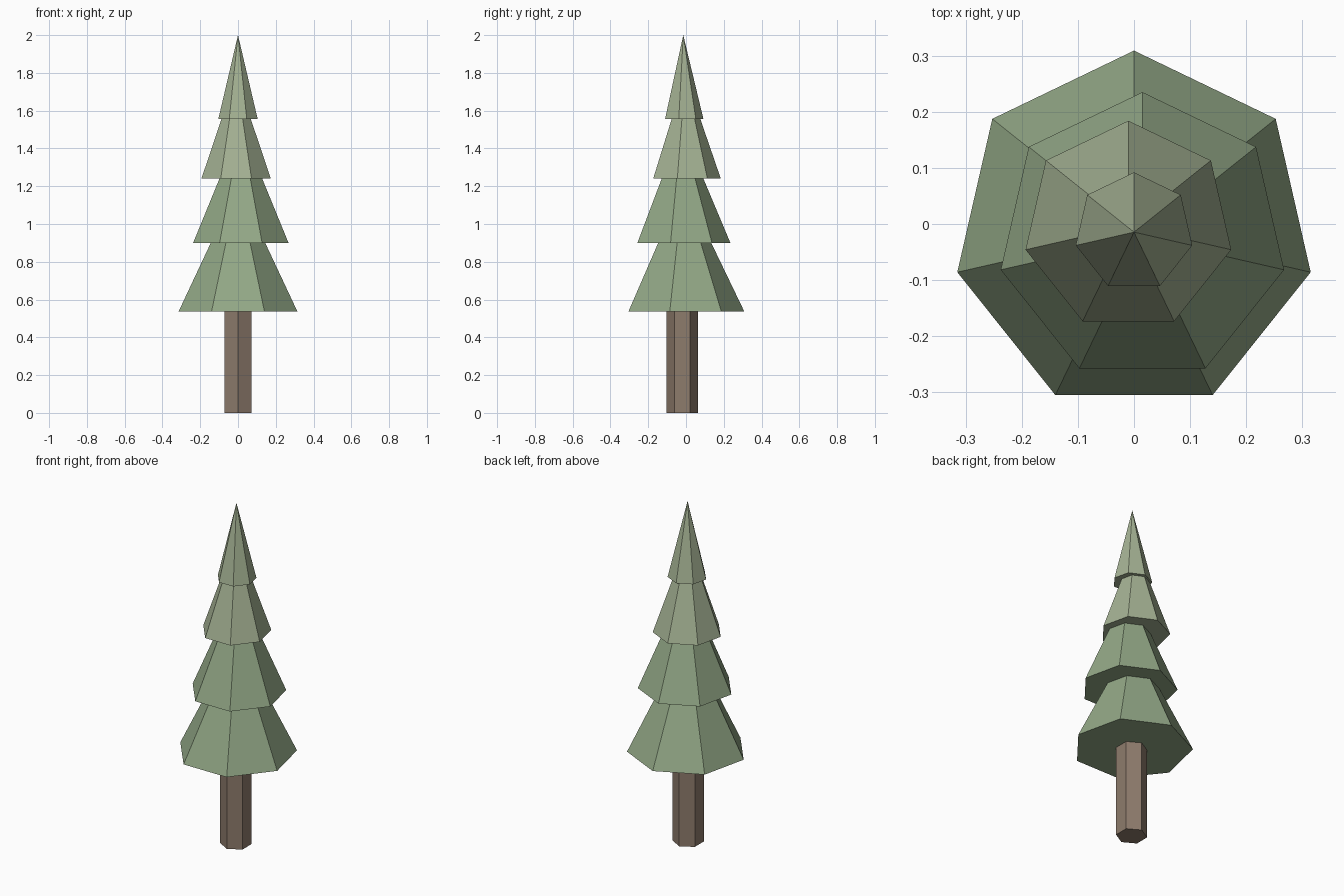
import bpy, bmesh
from math import sin, cos, pi

if "Cube" in bpy.data.objects:
    bpy.data.objects.remove(bpy.data.objects["Cube"])


def material(name, color):
    m = bpy.data.materials.new(name)
    m.diffuse_color = (*color, 1)
    m.use_nodes = True
    m.node_tree.nodes["Principled BSDF"].inputs["Base Color"].default_value = m.diffuse_color
    return m


def prism(name, sides, center, z0, z1, r0, r1, mat):
    """Closed flat-sided frustum (or cone if r1 is 0) with one corner towards +y."""
    bm = bmesh.new()
    cx, cy = center

    def ring(r, z):
        return [bm.verts.new((cx - r * sin(2 * pi * i / sides),
                              cy + r * cos(2 * pi * i / sides), z)) for i in range(sides)]

    low = ring(r0, z0)
    bm.faces.new(low[::-1])
    if r1:
        high = ring(r1, z1)
        bm.faces.new(high)
    else:
        high = [bm.verts.new((cx, cy, z1))]
    for i in range(sides):
        j = (i + 1) % sides
        if r1:
            bm.faces.new((low[i], low[j], high[j], high[i]))
        else:
            bm.faces.new((low[i], low[j], high[0]))
    bmesh.ops.recalc_face_normals(bm, faces=bm.faces)
    me = bpy.data.meshes.new(name)
    bm.to_mesh(me)
    bm.free()
    me.materials.append(mat)
    ob = bpy.data.objects.new(name, me)
    bpy.context.collection.objects.link(ob)
    return ob


bark = material("bark", (0.27, 0.20, 0.15))
green = material("dark_needles", (0.29, 0.39, 0.24))
pale = material("light_needles", (0.37, 0.44, 0.29))

# Six-sided trunk
prism("trunk", 6, (0, -0.02), 0, 0.55, 0.084, 0.084, bark)

# Seven-sided foliage tiers, slightly off-centre, each tucked into the next
tiers = [
    ("foliage_bottom", (0, -0.014), 0.536, 0.91, 0.323, 0.143, green),
    ("foliage_lower", (0.015, -0.024), 0.90, 1.25, 0.259, 0.112, green),
    ("foliage_upper", (-0.01, -0.004), 1.241, 1.567, 0.188, 0.076, pale),
    ("foliage_tip", (0, -0.0145), 1.557, 2.0, 0.1065, 0, pale),
]
for name, center, z0, z1, r0, r1, mat in tiers:
    prism(name, 7, center, z0, z1, r0, r1, mat)
